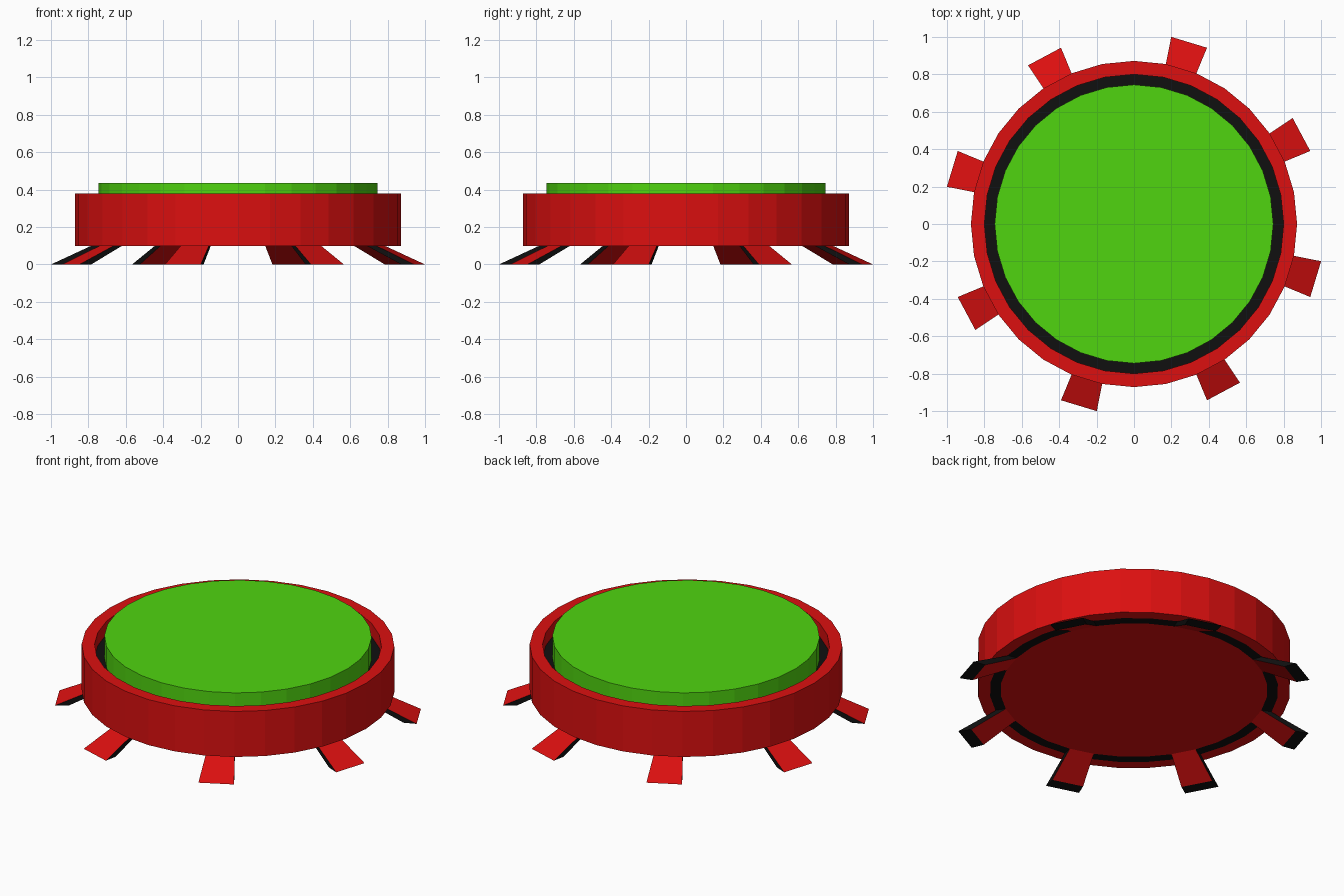
import bpy, bmesh, math

if "Cube" in bpy.data.objects:
    bpy.data.objects.remove(bpy.data.objects["Cube"])

SIDES = 32
STEP = 2 * math.pi / SIDES


def material(name, rgb):
    m = bpy.data.materials.new(name)
    m.diffuse_color = (*rgb, 1)
    m.use_nodes = True
    m.node_tree.nodes["Principled BSDF"].inputs["Base Color"].default_value = m.diffuse_color
    return m


RED = material("red", (0.72, 0.005, 0.005))
BLACK = material("black", (0.005, 0.005, 0.005))
GREEN = material("green", (0.08, 0.66, 0.005))


def finish(name, bm, mats):
    mesh = bpy.data.meshes.new(name)
    bm.to_mesh(mesh)
    bm.free()
    for m in mats:
        mesh.materials.append(m)
    obj = bpy.data.objects.new(name, mesh)
    bpy.context.collection.objects.link(obj)
    return obj


def point(r, z, step):
    return (r * math.cos(step * STEP), r * math.sin(step * STEP), z)


def lathe(name, profile, slots, mats):
    """Revolve (radius, z) points; slots gives the material of each band."""
    bm = bmesh.new()
    rings = []
    for r, z in profile:
        if r == 0:
            rings.append([bm.verts.new((0, 0, z))])
        else:
            rings.append([bm.verts.new(point(r, z, i)) for i in range(SIDES)])
    for a, b, slot in zip(rings, rings[1:], slots):
        for i in range(SIDES):
            j = (i + 1) % SIDES
            if len(a) == 1:
                f = bm.faces.new((a[0], b[j], b[i]))
            elif len(b) == 1:
                f = bm.faces.new((a[i], a[j], b[0]))
            else:
                f = bm.faces.new((a[i], a[j], b[j], b[i]))
            f.material_index = slot
    return finish(name, bm, mats)


# Housing: red base plate, black underside band, red rim, black groove floor
lathe("housing",
      [(0, 0.10), (0.745, 0.10), (0.805, 0.10), (0.872, 0.10), (0.872, 0.38),
       (0.80, 0.38), (0.80, 0.30), (0.745, 0.30)],
      [0, 1, 0, 0, 0, 0, 1], [RED, BLACK])

# Button: raised disc inside the rim
lathe("button", [(0.745, 0.30), (0.745, 0.435), (0, 0.435)], [0, 0], [GREEN])

# Legs: one segment wide, splayed outward from the black underside band
for k in range(8):
    bm = bmesh.new()
    s = 2 + 4 * k
    section = [(0.745, 0.10), (0.80, 0.10), (1.02, 0), (0.945, 0)]
    left = [bm.verts.new(point(r, z, s)) for r, z in section]
    right = [bm.verts.new(point(r, z, s + 1)) for r, z in section]
    # black sides
    for f in (bm.faces.new(left), bm.faces.new(right[::-1])):
        f.material_index = 1
    # red outer and inner faces, black foot
    for i, slot in ((1, 0), (2, 1), (3, 0)):
        j = (i + 1) % 4
        f = bm.faces.new((left[i], right[i], right[j], left[j]))
        f.material_index = slot
    bmesh.ops.recalc_face_normals(bm, faces=bm.faces)
    finish(f"leg_{k + 1}", bm, [RED, BLACK])
